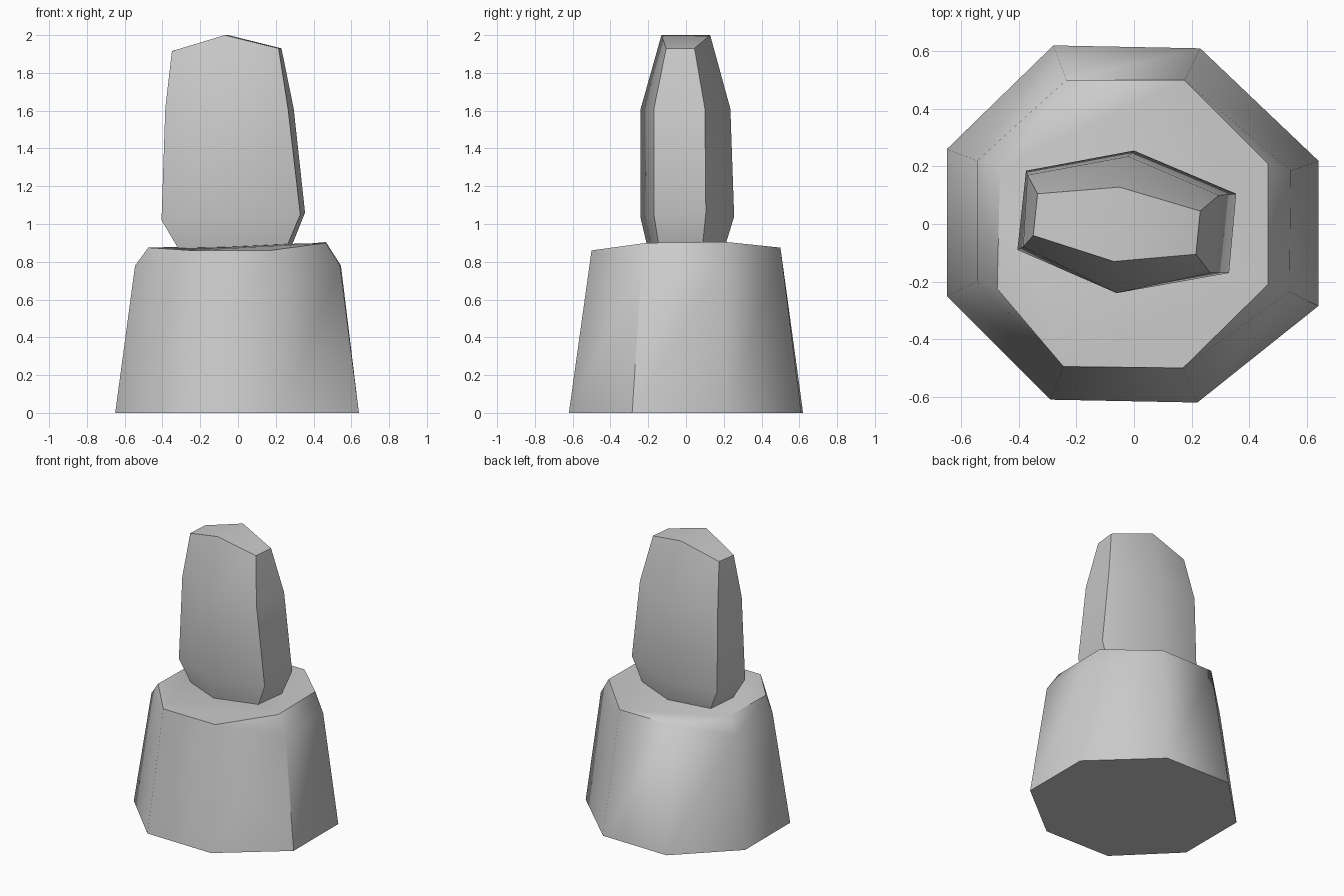
import bpy, bmesh, math

cube = bpy.data.objects.get("Cube")
if cube:
    bpy.data.objects.remove(cube, do_unlink=True)

stone = bpy.data.materials.new("grey stone")
stone.use_nodes = True
stone.diffuse_color = (0.6, 0.6, 0.6, 1)
stone.node_tree.nodes["Principled BSDF"].inputs["Base Color"].default_value = (0.6, 0.6, 0.6, 1)


def loft(name, rings, caps):
    """Skin a stack of counter-clockwise rings; shared points collapse to triangles."""
    bm = bmesh.new()
    grid = [[bm.verts.new(p) for p in ring] for ring in rings]
    n = len(rings[0])
    for low, high in zip(grid, grid[1:]):
        for i in range(n):
            j = (i + 1) % n
            bm.faces.new((low[i], low[j], high[j], high[i]))
    bm.faces.new(grid[0][::-1])
    for cap in caps:
        bm.faces.new([grid[-1][i] for i in cap])
    bmesh.ops.remove_doubles(bm, verts=bm.verts, dist=0.001)
    bmesh.ops.recalc_face_normals(bm, faces=bm.faces)
    mesh = bpy.data.meshes.new(name)
    bm.to_mesh(mesh)
    bm.free()
    obj = bpy.data.objects.new(name, mesh)
    bpy.context.collection.objects.link(obj)
    mesh.materials.append(stone)
    bpy.ops.object.select_all(action='DESELECT')
    obj.select_set(True)
    bpy.context.view_layer.objects.active = obj
    bpy.ops.object.shade_smooth_by_angle(angle=math.radians(49))
    return obj


# Tapered eight-sided pedestal, chamfered at its left and right sides only
foot = [(x, y, 0) for x, y in (
    (.64, .22), (.23, .61), (-.28, .62), (-.65, .26),
    (-.65, -.25), (-.29, -.61), (.22, -.62), (.64, -.285))]
rim = [(.465, .21, .905), (.175, .5, .875), (-.235, .5, .875), (-.465, .19, .875),
       (-.475, -.225, .875), (-.245, -.495, .86), (.17, -.5, .86), (.465, -.21, .9)]
shoulder = list(rim)
shoulder[0] = (.545, .185, .78)
shoulder[3] = (-.545, .22, .78)
shoulder[4] = (-.545, -.2, .78)
shoulder[7] = (.54, -.235, .78)
loft("pedestal", [foot, shoulder, rim], [range(8)])

# Six-sided standing stone with a ridged top
base = [(x, y, .86) for x, y in (
    (.275, .085), (0, .2), (-.295, .15), (-.31, -.08), (-.05, -.2), (.25, -.14))]
belly = [(.355, .105, 1.06), (0, .255, 1.04), (-.375, .185, 1.03),
         (-.405, -.09, 1.02), (-.06, -.24, 1.03), (.33, -.17, 1.05)]
chest = [(x, y, 1.61) for x, y in (
    (.295, .1), (-.02, .235), (-.37, .17), (-.385, -.08), (-.06, -.24), (.265, -.17))]
crown = [(.23, .045, 1.93), (-.05, .128, 2), (-.335, .105, 1.92),
         (-.35, -.04, 1.915), (-.07, -.13, 2), (.215, -.105, 1.93)]
loft("standing_stone", [base, belly, chest, crown], [(0, 1, 4, 5), (1, 2, 3, 4)])
